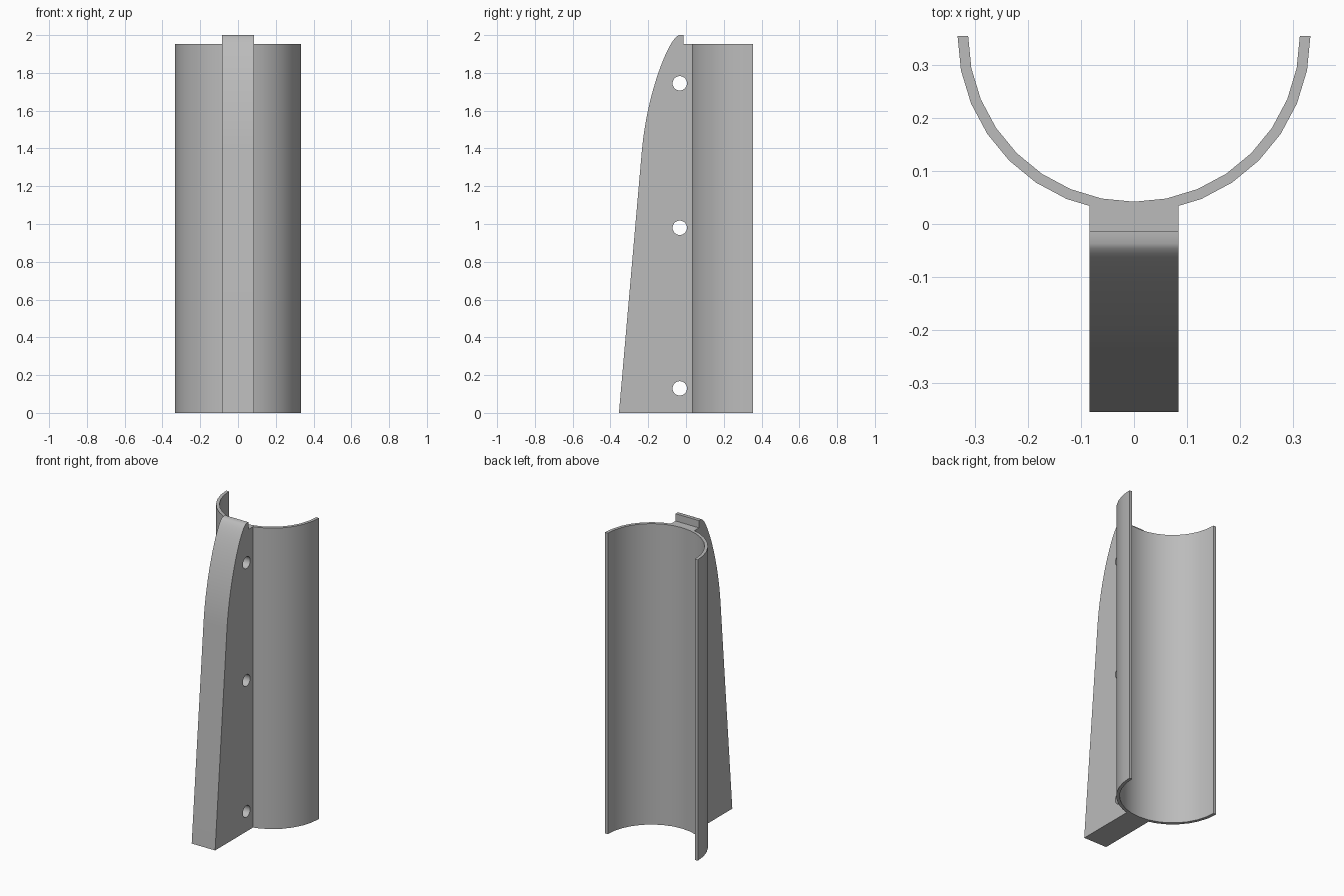
import bpy, bmesh, math
from mathutils import Vector
from mathutils.geometry import interpolate_bezier

cube = bpy.data.objects.get("Cube")
if cube:
    bpy.data.objects.remove(cube, do_unlink=True)

grey = bpy.data.materials.new("plain grey")
grey.use_nodes = True
colour = (0.5, 0.5, 0.5, 1)
grey.diffuse_color = colour
grey.node_tree.nodes["Principled BSDF"].inputs["Base Color"].default_value = colour


def prism(name, outline, extrude):
    """Solid made by extruding a closed outline along a vector."""
    bm = bmesh.new()
    face = bm.faces.new([bm.verts.new(p) for p in outline])
    result = bmesh.ops.extrude_face_region(bm, geom=[face], use_keep_orig=True)
    moved = [v for v in result["geom"] if isinstance(v, bmesh.types.BMVert)]
    bmesh.ops.translate(bm, verts=moved, vec=extrude)
    bmesh.ops.recalc_face_normals(bm, faces=bm.faces)
    mesh = bpy.data.meshes.new(name)
    bm.to_mesh(mesh)
    bm.free()
    mesh.materials.append(grey)
    obj = bpy.data.objects.new(name, mesh)
    bpy.context.collection.objects.link(obj)
    return obj


def combine(target, other, operation):
    """Apply a boolean and remove the second object."""
    mod = target.modifiers.new("join", "BOOLEAN")
    mod.operation, mod.solver, mod.object = operation, "EXACT", other
    bpy.context.view_layer.objects.active = target
    bpy.ops.object.modifier_apply(modifier=mod.name)
    bpy.data.objects.remove(other, do_unlink=True)


def arc(radius, segments=16):
    angles = [math.pi * (1 + i / segments) for i in range(segments + 1)]
    return [(radius * math.cos(a), 0.355 + radius * math.sin(a), 0) for a in angles]


# Half-round channel, open to the back
shell_height = 1.953
bracket = prism("half_round_bracket", arc(0.333) + arc(0.313)[::-1], (0, 0, shell_height))

# Tapered rib with a rounded top and a small step behind it
half = 0.084
curve = interpolate_bezier(Vector((-half, -0.233, 1.395)), Vector((-half, -0.205, 1.70)),
                           Vector((-half, -0.09, 1.985)), Vector((-half, -0.037, 2)), 20)
outline = [(-half, -0.355, 0), *curve, (-half, -0.013, 2), (-half, -0.013, shell_height),
           (-half, 0.034, shell_height), (-half, 0.034, 0)]
rib = prism("rib", outline, (2 * half, 0, 0))

# Three cross holes through the rib
for z in (0.13, 0.98, 1.745):
    ring = [(-0.2, -0.033 + 0.038 * math.cos(a), z + 0.038 * math.sin(a))
            for a in (math.tau * i / 32 for i in range(32))]
    cutter = prism("hole_cutter", ring, (0.4, 0, 0))
    cutter.hide_render = True
    combine(rib, cutter, "DIFFERENCE")

combine(bracket, rib, "UNION")

# Smooth curved faces, keep the edges sharp
bpy.ops.object.select_all(action="DESELECT")
bracket.select_set(True)
bpy.context.view_layer.objects.active = bracket
bpy.ops.object.shade_smooth_by_angle(angle=math.radians(30))
